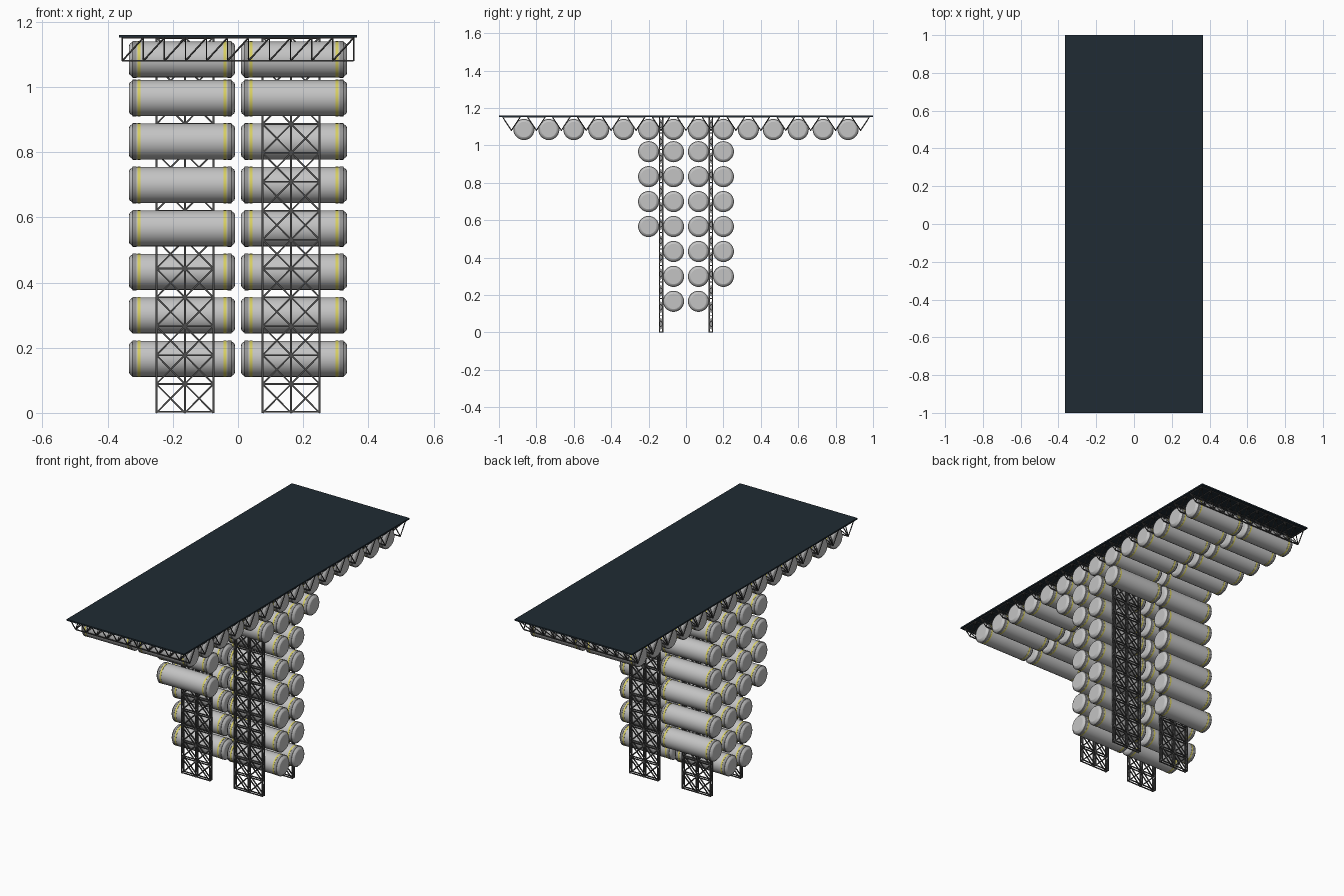
import bpy, bmesh, math
from mathutils import Vector, Matrix

if "Cube" in bpy.data.objects:
    bpy.data.objects.remove(bpy.data.objects["Cube"])

P = 0.4 / 3          # shared spacing of tanks and trusses
DECK_Z = 1.152


def material(name, rgb):
    m = bpy.data.materials.new(name)
    m.diffuse_color = (*rgb, 1)
    m.use_nodes = True
    m.node_tree.nodes["Principled BSDF"].inputs["Base Color"].default_value = m.diffuse_color
    return m


NAVY = material("deck navy", (0.014, 0.024, 0.033))
GREY = material("tank grey", (0.55, 0.55, 0.55))
RING = material("ring grey", (0.30, 0.30, 0.30))
YELLOW = material("band yellow", (0.68, 0.62, 0.12))
STEEL = material("dark steel", (0.07, 0.07, 0.07))


def add_object(name, mesh, loc=(0, 0, 0)):
    o = bpy.data.objects.new(name, mesh)
    o.location = loc
    bpy.context.collection.objects.link(o)
    return o


def bm_mesh(bm, name, mats):
    me = bpy.data.meshes.new(name)
    bm.to_mesh(me)
    bm.free()
    for m in mats:
        me.materials.append(m)
    return me


def strut(bm, a, b, t):
    # square bar from a to b
    a, b = Vector(a), Vector(b)
    d = b - a
    rot = d.to_track_quat('Z', 'Y').to_matrix().to_4x4()
    bmesh.ops.create_cube(bm, size=1, matrix=Matrix.Translation((a + b) / 2) @ rot
                          @ Matrix.Diagonal((t, t, d.length, 1)))


# deck plate
bm = bmesh.new()
bmesh.ops.create_cube(bm, size=1, matrix=Matrix.Translation((0, 0, DECK_Z + 0.004))
                      @ Matrix.Diagonal((0.73, 2, 0.008, 1)))
add_object("deck", bm_mesh(bm, "deck", [NAVY]))

# tank: half profile (x, radius, colour of the strip that follows), mirrored
half = [(0.163, 0.041, 0), (0.1605, 0.047, 0), (0.152, 0.054, 0),
        (0.152, 0.0565, 1), (0.140, 0.0565, 0), (0.140, 0.0553, 0),
        (0.136, 0.0553, 0), (0.136, 0.0562, 2), (0.127, 0.0562, 0),
        (0.127, 0.0553, 0)]
strips = [h[2] for h in half]
prof = [(-x, r) for x, r, _ in half] + [(x, r) for x, r, _ in reversed(half)]
cols = strips + strips[-2::-1]
N = 28
bm = bmesh.new()
rings = [[bm.verts.new((x, r * math.cos(2 * math.pi * i / N), r * math.sin(2 * math.pi * i / N)))
          for i in range(N)] for x, r in prof]
for k in range(len(rings) - 1):
    for i in range(N):
        j = (i + 1) % N
        f = bm.faces.new((rings[k][i], rings[k][j], rings[k + 1][j], rings[k + 1][i]))
        f.material_index = cols[k]
        f.smooth = True
for ring in (rings[0], rings[-1]):
    bm.faces.new(ring)
bmesh.ops.recalc_face_normals(bm, faces=bm.faces)
for e in bm.edges:
    e.smooth = len(e.link_faces) == 2 and e.calc_face_angle() < math.radians(30)
tank = bm_mesh(bm, "tank", [GREY, RING, YELLOW])

# tank positions: top row under the deck, then hanging columns
for side in (-1, 1):
    x = side * 0.172
    for k in range(-7, 7):
        add_object("top_tank", tank, (x, (k + 0.5) * P, 1.0845))
    counts = {-1.5: 4 if side < 0 else 1, -0.5: 7, 0.5: 7, 1.5: 6 if side < 0 else 1}
    for col, n in counts.items():
        for r in range(n):
            add_object("column_tank", tank, (x, col * P, 0.966 - r * P))

# lattice tower: two braced faces joined by cross bars
H, CELLS, W, D = DECK_Z / 13, 13, 0.0875, 0.009
bm = bmesh.new()
for y in (-D, D):
    for x in (-W, 0, W):
        strut(bm, (x, y, 0), (x, y, DECK_Z), 0.006)
    for c in range(CELLS + 1):
        z = min(max(c * H, 0.003), DECK_Z - 0.003)
        strut(bm, (-W, y, z), (W, y, z), 0.005)
    for c in range(CELLS):
        z0, z1 = c * H, (c + 1) * H
        for xa, xb in ((-W, 0), (0, W)):
            strut(bm, (xa, y, z0), (xb, y, z1), 0.005)
            strut(bm, (xa, y, z1), (xb, y, z0), 0.005)
for x in (-W, 0, W):
    for c in range(CELLS):
        z0, z1 = c * H + 0.003, (c + 1) * H
        strut(bm, (x, -D, z0), (x, D, z0), 0.005)
        for s in (-1, 1):
            strut(bm, (x, -D * s, z0), (x, D * s, z1), 0.004)
tower = bm_mesh(bm, "tower", [STEEL])
for x in (-0.163, 0.163):
    for y in (-P, P):
        add_object("lattice_tower", tower, (x, y, 0))

# V-section truss under the deck, running across the width
BAYS, L, ZB, ZT, SP = 11, 0.355, 1.08, DECK_Z - 0.001, 0.047
bm = bmesh.new()
xs = [-L + 2 * L * i / BAYS for i in range(BAYS + 1)]
strut(bm, (-L, 0, ZB), (L, 0, ZB), 0.005)
for s in (-SP, SP):
    strut(bm, (-L, s, ZT), (L, s, ZT), 0.004)
    for i, x in enumerate(xs):
        strut(bm, (x, 0, ZB), (x, s, ZT), 0.004)
        if i < BAYS:
            strut(bm, (x, 0, ZB), (xs[i + 1], s, ZT), 0.004)
for x in xs:
    strut(bm, (x, -SP, ZT), (x, SP, ZT), 0.004)
vtruss = bm_mesh(bm, "deck_truss", [STEEL])
for k in range(-7, 8):
    add_object("deck_truss", vtruss, (0, k * P, 0))
